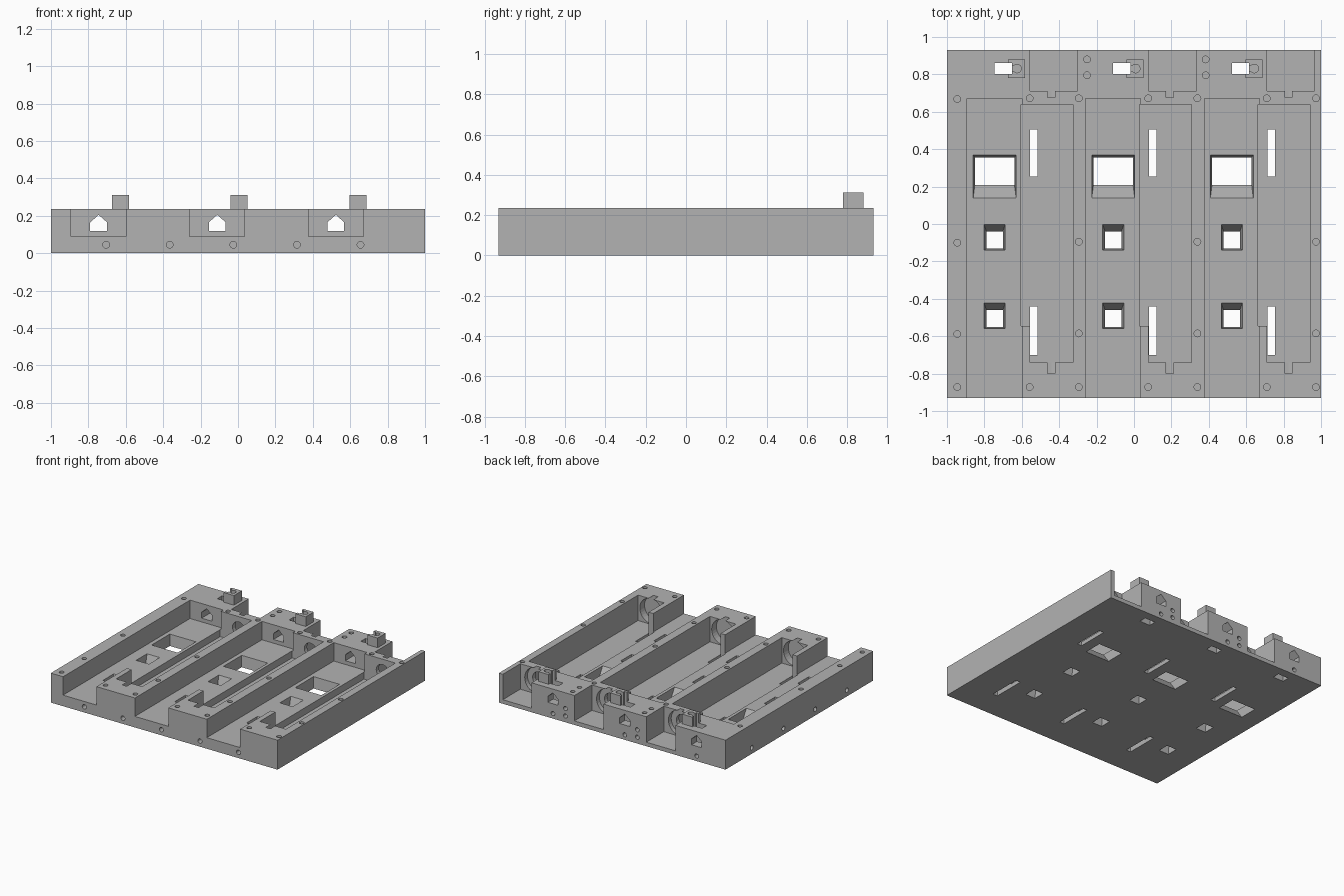
import bpy, math
from mathutils import Matrix, Vector

if "Cube" in bpy.data.objects:
    bpy.data.objects.remove(bpy.data.objects["Cube"])

grey = bpy.data.materials.new("plain_grey")
grey.diffuse_color = (0.45, 0.45, 0.45, 1)
grey.use_nodes = True
grey.node_tree.nodes["Principled BSDF"].inputs["Base Color"].default_value = grey.diffuse_color
PITCH = 0.634


def mesh_object(name, verts, faces):
    me = bpy.data.meshes.new(name)
    me.from_pydata(verts, [], faces)
    ob = bpy.data.objects.new(name, me)
    bpy.context.collection.objects.link(ob)
    me.materials.append(grey)
    return ob


def loft(name, a, b):
    """Closed solid between two matching loops."""
    n = len(a)
    faces = [tuple(range(n))[::-1], tuple(range(n, 2 * n))]
    faces += [(i, (i + 1) % n, (i + 1) % n + n, i + n) for i in range(n)]
    ob = mesh_object(name, a + b, faces)
    import bmesh
    bm = bmesh.new()
    bm.from_mesh(ob.data)
    bmesh.ops.recalc_face_normals(bm, faces=bm.faces)
    bm.to_mesh(ob.data)
    bm.free()
    return ob


def rect(x0, x1, y0, y1, z):
    return [(x0, y0, z), (x1, y0, z), (x1, y1, z), (x0, y1, z)]


def box(name, x0, x1, y0, y1, z0, z1):
    return loft(name, rect(x0, x1, y0, y1, z0), rect(x0, x1, y0, y1, z1))


def rod(start, end, r, n=16):
    s, e = Vector(start), Vector(end)
    q = (e - s).to_track_quat('Z', 'Y')
    ring = [q @ Vector((r * math.cos(2 * math.pi * i / n), r * math.sin(2 * math.pi * i / n), 0)) for i in range(n)]
    return loft("cutter", [tuple(s + v) for v in ring], [tuple(e + v) for v in ring])


def boolean(target, tool, op='DIFFERENCE'):
    m = target.modifiers.new("cut", 'BOOLEAN')
    m.operation, m.solver, m.object = op, 'EXACT', tool
    bpy.context.view_layer.objects.active = target
    bpy.ops.object.modifier_apply(modifier=m.name)
    bpy.data.objects.remove(tool, do_unlink=True)


base = box("channel_base", -1, 1, -0.93, 0.93, 0, 0.235)


def cut(tool):
    boolean(base, tool)


def cut_box(*dims):
    cut(box("cutter", *dims))


for k in range(3):
    d = k * PITCH
    c = -0.745 + d          # centre of the open channel
    s = -0.442 + d          # centre of the closed slot
    # open channel, closed slot and rear notch
    cut_box(c - 0.147, c + 0.147, -1.1, 0.67, 0.088, 0.4)
    cut_box(-0.557 + d, -0.327 + d, -0.74, 0.64, 0.032, 0.4)
    cut_box(-0.605 + d, -0.54 + d, -0.545, 0.64, 0.032, 0.4)
    cut_box(-0.557 + d, (-0.301 if k < 2 else -0.303) + d, 0.71, 1.1, 0.032, 0.4)
    # round bearing seats and shaft hole
    cut(rod((s, -0.70, 0.137), (s, -0.80, 0.137), 0.1, 32))
    cut(rod((s, 0.75, 0.137), (s, 0.675, 0.137), 0.1, 32))
    cut(rod((s, 0.70, 0.137), (s, 0.60, 0.137), 0.055, 24))
    # long floor slits
    for y0, y1 in ((0.255, 0.505), (-0.70, -0.44)):
        cut_box(-0.555 + d, -0.515 + d, y0, y1, -0.1, 0.1)
    # house-shaped passage through the rear block
    house = [(-0.045, 0.118), (0.045, 0.118), (0.045, 0.165), (0, 0.205), (-0.045, 0.165)]
    cut(loft("cutter", [(c + x, 0.6, z) for x, z in house], [(c + x, 1.1, z) for x, z in house]))
    # large window with a ramp, two small tapered windows
    cut(loft("cutter", rect(c - 0.105, c + 0.105, 0.215, 0.355, -0.01),
             rect(c - 0.116, c + 0.116, 0.13, 0.37, 0.1)))
    for y in (0, -0.42):
        cut(loft("cutter", rect(c - 0.042, c + 0.042, y - 0.13, y - 0.045, -0.01),
                 rect(c - 0.058, c + 0.058, y - 0.14, y + 0.003, 0.1)))
    # rear mounting holes
    cut(rod((c, 1.0, 0.04), (c, 0.85, 0.04), 0.017))
    if k > 0:
        for y in (0.795, 0.88):
            cut(rod((-0.885 + d, y, 0.3), (-0.885 + d, y, 0.15), 0.018))
        for z in (0.05, 0.11):
            cut(rod((-0.855 + d, 1.0, z), (-0.855 + d, 0.85, z), 0.017))

# sensor posts, joined to the base, with slot and hole
for k in range(3):
    d = k * PITCH
    boolean(base, box("post", -0.673 + d, -0.582 + d, 0.78, 0.88, 0.21, 0.312), 'UNION')
    cut_box(-0.745 + d, -0.652 + d, 0.802, 0.86, -0.1, 0.4)
    cut_box(-0.66 + d, -0.625 + d, 0.815, 0.847, 0.2, 0.4)
    cut(rod((-0.625 + d, 0.831, 0.4), (-0.625 + d, 0.831, 0.2), 0.023))

# screw holes in the top
tops = [(-0.945, y) for y in (0.668, -0.1, -0.588, -0.872)]
for k in range(3):
    tops += [(-0.295 + k * PITCH, y) for y in (0.672, -0.095, -0.585, -0.872)]
    tops += [(-0.558 + k * PITCH, y) for y in (0.672, -0.872)]
for x, y in tops:
    cut(rod((x, y, 0.3), (x, y, 0.16), 0.018))

# screw holes in the front and left sides
for i in range(5):
    x = -0.705 + 0.34 * i
    cut(rod((x, -1.0, 0.045), (x, -0.85, 0.045), 0.018))
for y in (0.6, 0.2, -0.2, -0.6):
    cut(rod((-1.1, y, 0.05), (-0.92, y, 0.05), 0.018))

base.name = "channel_base"
